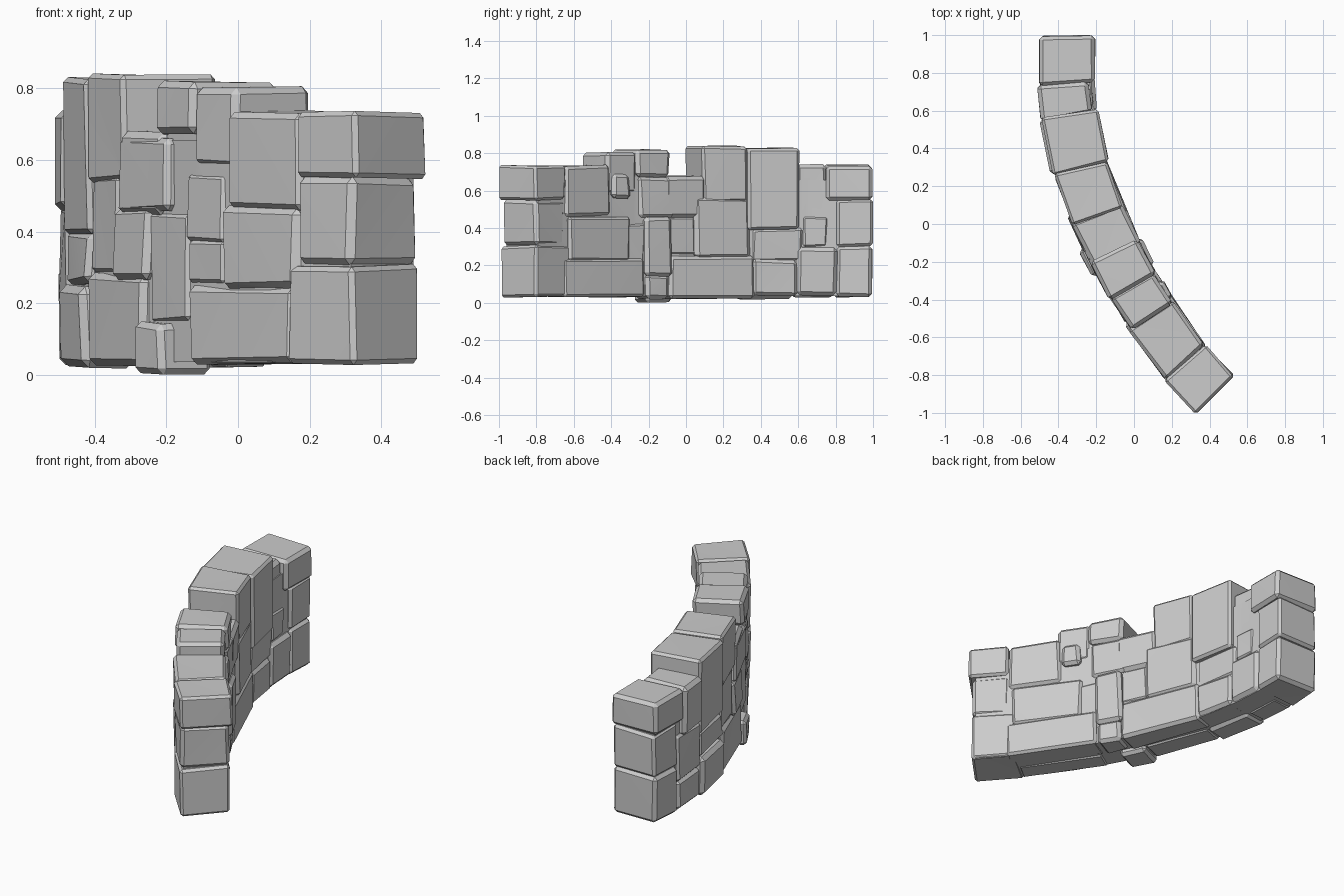
import bpy, bmesh, math, random
from mathutils import Vector

if "Cube" in bpy.data.objects:
    bpy.data.objects.remove(bpy.data.objects["Cube"])

random.seed(11)
CX, CY = 2.345, 1.0          # centre of the wall's arc
R_IN, R_MID, R_OUT = 2.56, 2.70, 2.84
stones = bpy.data.collections.new("stone_parts")
bpy.context.scene.collection.children.link(stones)


def polar(deg, r, z):
    """Point on the wall; the far half of the arc bulges slightly outwards."""
    a = math.radians(deg)
    if 0 < deg < 26:
        r += .022 * math.sin(math.pi * deg / 26)
    return Vector((CX - r * math.cos(a), CY - r * math.sin(a), z))


def link_mesh(name, bm, collection):
    bmesh.ops.recalc_face_normals(bm, faces=bm.faces)
    me = bpy.data.meshes.new(name)
    bm.to_mesh(me)
    bm.free()
    ob = bpy.data.objects.new(name, me)
    collection.objects.link(ob)
    return ob


def add_stone(a0, a1, z0, z1, r0, r1, jit=0.007):
    """One rough, chamfered block bounded by angle, height and radius."""
    bm = bmesh.new()
    bmesh.ops.create_cube(bm, size=1)
    for v in bm.verts:
        s = v.co.copy()
        p = polar(a1 if s.x > 0 else a0, r1 if s.y > 0 else r0, z1 if s.z > 0 else z0)
        p += Vector([random.uniform(-jit, jit) for _ in range(3)])
        p.z = max(p.z, 0.0)
        v.co = p
    bmesh.ops.recalc_face_normals(bm, faces=bm.faces)
    bmesh.ops.bevel(bm, geom=list(bm.edges), offset=random.uniform(0.012, 0.022),
                    segments=1, affect='EDGES', profile=0.5)
    bmesh.ops.triangulate(bm, faces=bm.faces)
    link_mesh("stone", bm, stones)


def add_core(name, a0, a1, z0, z1, recess, collection):
    """Curved mortar strip lying just behind the stone faces."""
    bm = bmesh.new()
    rings = []
    for i in range(13):
        a = a0 + (a1 - a0) * i / 12
        rings.append([bm.verts.new(polar(a, r, z)) for r, z in
                      ((R_IN + recess, z0), (R_OUT - recess, z0),
                       (R_OUT - recess, z1), (R_IN + recess, z1))])
    for p, q in zip(rings, rings[1:]):
        for k in range(4):
            bm.faces.new((p[k], p[(k + 1) % 4], q[(k + 1) % 4], q[k]))
    bm.faces.new(rings[0])
    bm.faces.new(rings[-1][::-1])
    return link_mesh(name, bm, collection)


def in_angle(y):
    """Angle at which the inner face of the wall reaches this y."""
    return math.degrees(math.asin((1 - y) / R_IN))


# Mortar core, with two higher strips behind the raised caps
wall = add_core("stone_wall", 0.5, 44.0, .035, .655, .018, bpy.context.scene.collection)
add_core("cap_mortar", 9.3, 20.2, .5, .80, .021, stones)
add_core("cap_mortar", 25.5, 33.1, .5, .78, .023, stones)

# End stones: full-thickness stacks at both ends
for a0, a1, z0, z1, r0, r1 in (
        (39.0, 44.6, .03, .305, 2.572, 2.842), (39.7, 44.4, .305, .55, 2.575, 2.84),
        (39.9, 44.8, .55, .735, 2.56, 2.845),
        (0.05, 4.3, .03, .30, 2.56, 2.84), (0.0, 4.4, .30, .55, 2.565, 2.835),
        (0.1, 5.5, .55, .735, 2.55, 2.845)):
    add_stone(a0, a1, z0, z1, r0, r1, jit=.005)

# Cap stones: full-thickness upper course with an uneven top line
for a0, a1, z0, z1, r0, r1 in (
        (5.3, 9.2, .46, .735, 2.58, 2.86),
        (8.8, 15.1, .39, .825, 2.55, 2.845),
        (15.0, 20.7, .54, .84, 2.56, 2.84),
        (20.4, 25.6, .45, .68, 2.56, 2.84),
        (25.0, 29.6, .67, .82, 2.56, 2.84),
        (29.4, 33.6, .58, .80, 2.575, 2.83),
        (33.2, 39.9, .46, .735, 2.565, 2.84)):
    add_stone(a0, a1, z0, z1, r0, r1)

# Inner (concave) face stones: y range, z range, outward push
for y0, y1, z0, z1, push in (
        (-.65, -.22, .03, .23, -.005), (-.62, -.30, .22, .46, 0),
        (-.39, -.30, .56, .69, .012), (-.25, -.06, .45, .67, .0),
        (-.31, -.21, .22, .42, -.012), (-.22, -.08, .14, .46, .02),
        (-.21, -.09, .02, .15, 0), (-.08, .37, .02, .25, .003),
        (-.09, .06, .25, .46, -.012), (.05, .35, .24, .57, .005),
        (.36, .60, .04, .23, 0), (.36, .63, .22, .40, -.006),
        (.59, .81, .04, .30, .004), (.62, .77, .29, .47, -.008)):
    add_stone(in_angle(y1), in_angle(y0), z0, z1, R_IN - push, R_MID)

# Outer (convex) face stones: angle range, z range, outward push
for a0, a1, z0, z1, push in (
        (28.8, 39.2, .03, .25, 0), (32.6, 39.8, .24, .47, .003),
        (28.4, 32.6, .37, .56, -.005), (28.6, 32.6, .25, .38, -.012),
        (23.8, 28.6, .14, .46, -.008), (23.4, 26.6, .0, .145, .028),
        (20.2, 26.6, .455, .665, .006), (14.9, 23.4, .025, .28, .004),
        (19.4, 24.0, .27, .47, .004), (14.9, 19.6, .27, .56, -.008),
        (9.0, 15.0, .02, .25, .02), (9.0, 15.0, .25, .40, .004),
        (4.3, 9.1, .03, .20, 0), (4.3, 9.1, .20, .47, .003)):
    add_stone(a0, a1, z0, z1, R_MID, R_OUT + push)

# Fuse stones and mortar into one outer shell, then drop the helpers
mod = wall.modifiers.new("fuse", 'BOOLEAN')
mod.operation = 'UNION'
mod.operand_type = 'COLLECTION'
mod.collection = stones
mod.solver = 'EXACT'
mod.use_self = True
bpy.context.view_layer.update()
fused = bpy.data.meshes.new_from_object(
    wall.evaluated_get(bpy.context.evaluated_depsgraph_get()))
wall.modifiers.clear()
wall.data = fused
for ob in list(stones.objects):
    bpy.data.objects.remove(ob)
bpy.data.collections.remove(stones)

# Merge slivers left by the union
bm = bmesh.new()
bm.from_mesh(fused)
bmesh.ops.remove_doubles(bm, verts=bm.verts, dist=.0005)
bmesh.ops.recalc_face_normals(bm, faces=bm.faces)
bm.to_mesh(fused)
bm.free()
bpy.context.view_layer.objects.active = wall
wall.select_set(True)
bpy.ops.object.shade_smooth_by_angle(angle=math.radians(20))
